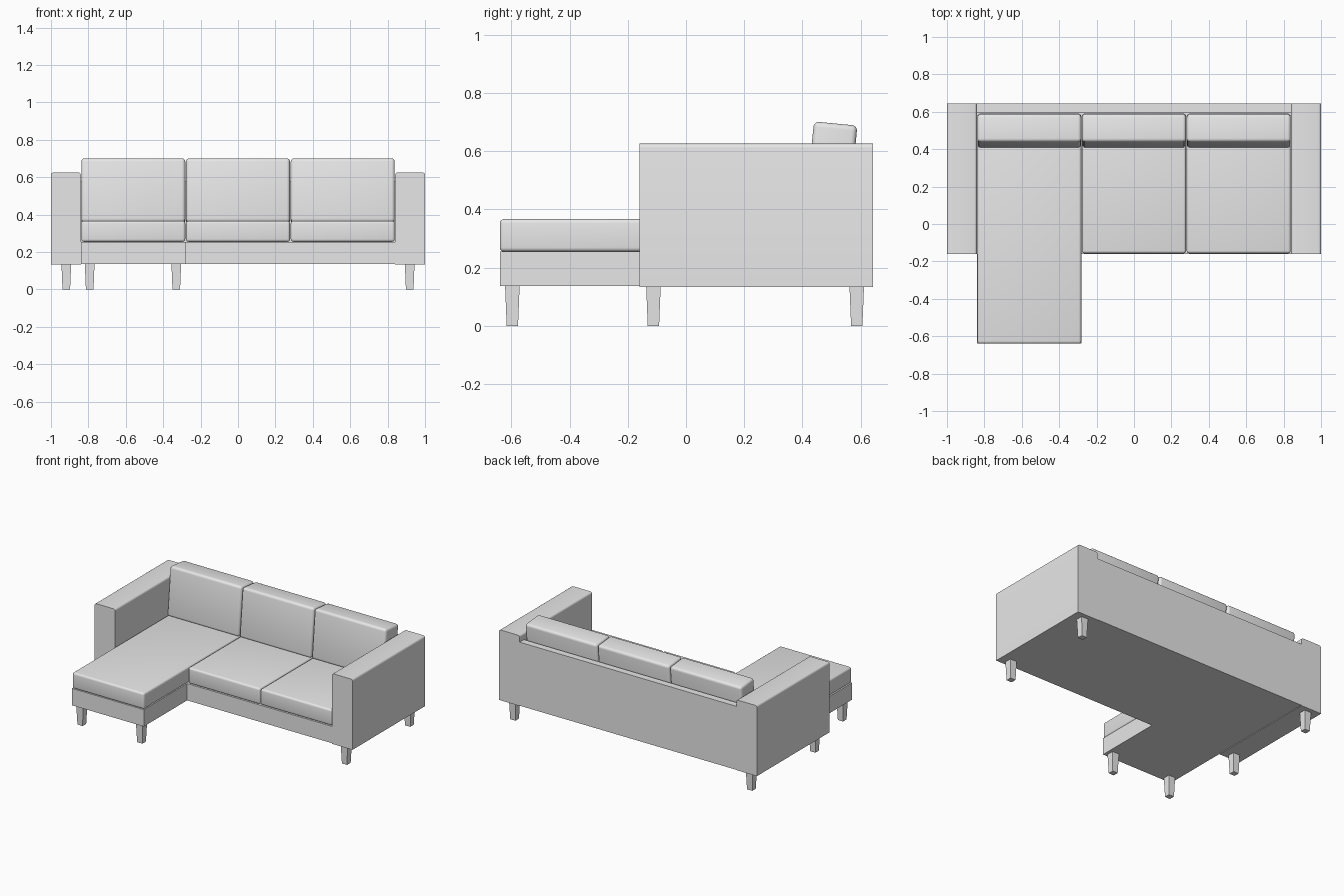
import bpy
import bmesh
import math
from mathutils import Matrix, Vector

cube = bpy.data.objects.get("Cube")
if cube:
    bpy.data.objects.remove(cube, do_unlink=True)

# One upholstery colour
fabric = bpy.data.materials.new("grey fabric")
fabric.use_nodes = True
fabric.diffuse_color = (0.8, 0.8, 0.8, 1)
fabric.node_tree.nodes["Principled BSDF"].inputs["Base Color"].default_value = (0.8, 0.8, 0.8, 1)


def box(name, x, y, z, bevel=0.0, pick=None, taper=1.0):
    """Box between (min, max) pairs; pick chooses which edges are rounded."""
    bm = bmesh.new()
    bmesh.ops.create_cube(bm, size=1)
    for v in bm.verts:
        if v.co.z < 0:
            v.co.x *= taper
            v.co.y *= taper
        v.co = Vector(a + (b - a) * (c + 0.5) for (a, b), c in zip((x, y, z), v.co))
    if bevel:
        edges = [e for e in bm.edges if pick is None or pick(e)]
        bmesh.ops.bevel(bm, geom=edges, offset=bevel, segments=4, profile=0.5, affect='EDGES')
    mesh = bpy.data.meshes.new(name)
    bm.to_mesh(mesh)
    bm.free()
    mesh.materials.append(fabric)
    obj = bpy.data.objects.new(name, mesh)
    bpy.context.collection.objects.link(obj)
    if bevel:
        bpy.ops.object.select_all(action='DESELECT')
        obj.select_set(True)
        bpy.context.view_layer.objects.active = obj
        bpy.ops.object.shade_smooth_by_angle(angle=math.radians(35))
    return obj


FLOOR, BASE_TOP, SEAT_TOP, ARM_TOP = 0.135, 0.255, 0.367, 0.626
INNER, CHAISE_X = 0.84, -0.282
FRONT, BACK, CHAISE_FRONT = -0.16, 0.643, -0.64


def top_long_edges(e):
    a, b = (v.co for v in e.verts)
    return min(a.z, b.z) > ARM_TOP - 0.01 and abs(a.y - b.y) > 0.1


# Arms with softened long top edges
for side, s in (("left", 1), ("right", -1)):
    box(side + "_arm", sorted((s * INNER, s)), (FRONT, BACK), (FLOOR - 0.002, ARM_TOP),
        0.014, top_long_edges)

# Frame: back panel, seat base and chaise base
box("back_panel", (-INNER, INNER), (0.595, BACK), (FLOOR, 0.58))
box("seat_base", (-INNER, INNER), (FRONT, 0.595), (FLOOR + 0.002, BASE_TOP))
box("chaise_base", (-INNER, CHAISE_X), (CHAISE_FRONT, FRONT), (FLOOR + 0.002, BASE_TOP))

# Cushions: three seats (the right one is the chaise) and three leaning backs
width = 2 * INNER / 3
lean = Matrix.Rotation(math.radians(-5.5), 4, 'X')
for i, name in enumerate(("right", "middle", "left")):
    x0 = -INNER + i * width
    x = (x0 + 0.002, x0 + width - 0.002)
    front = CHAISE_FRONT if i == 0 else FRONT + 0.003
    box(name + "_seat_cushion", x, (front, 0.59), (BASE_TOP, SEAT_TOP), 0.014)
    back = box(name + "_back_cushion", x, (0, 0.15), (0, 0.343), 0.018)
    back.matrix_world = Matrix.Translation((0, 0.407, 0.361)) @ lean

# Tapered square legs
legs = {"back_left": (0.918, 0.587), "back_right": (-0.918, 0.587),
        "front_left": (0.918, -0.112), "front_right": (-0.918, -0.112),
        "chaise_left": (-0.33, -0.597), "chaise_right": (-0.793, -0.597)}
for name, (x, y) in legs.items():
    box(name + "_leg", (x - 0.026, x + 0.026), (y - 0.025, y + 0.025), (0, FLOOR + 0.003), taper=0.78)
